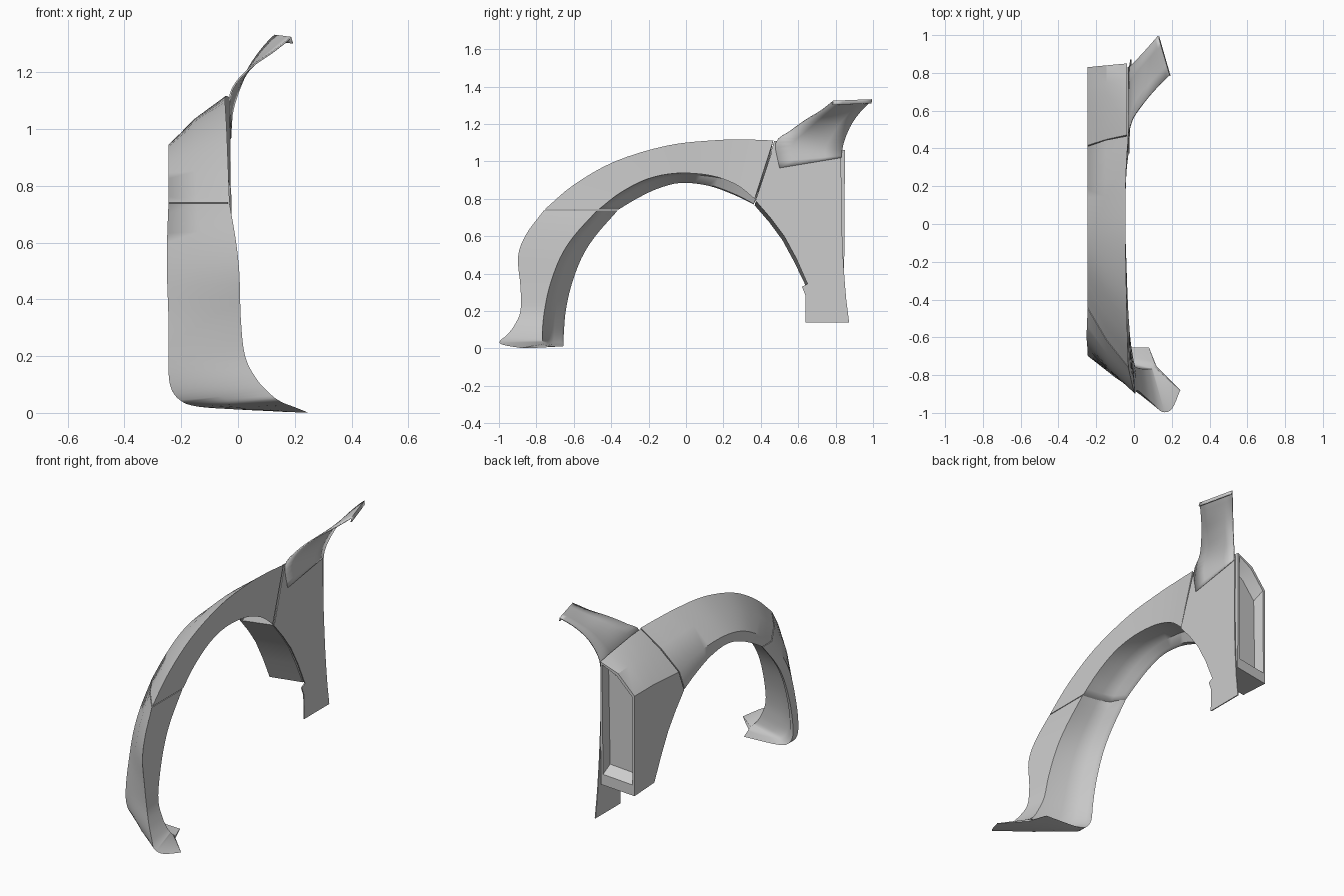
import bpy, bmesh
from mathutils import Vector as V


def finish(name, bm, angle=0.6):
    bmesh.ops.recalc_face_normals(bm, faces=bm.faces)
    for v in bm.verts:
        v.co.z = max(v.co.z, 0)
    me = bpy.data.meshes.new(name)
    bm.to_mesh(me)
    bm.free()
    ob = bpy.data.objects.new(name, me)
    bpy.context.collection.objects.link(ob)
    bpy.ops.object.select_all(action='DESELECT')
    ob.select_set(True)
    bpy.context.view_layer.objects.active = ob
    bpy.ops.object.shade_smooth_by_angle(angle=angle)
    return ob


def spline(pts, n):
    """Catmull-Rom resampling of a list of points."""
    pts = [V(p) for p in pts]
    if n == 1:
        return pts
    out = []
    for i in range(len(pts) - 1):
        b, c = pts[i], pts[i + 1]
        a = pts[i - 1] if i else 2 * b - c
        d = pts[i + 2] if i + 2 < len(pts) else 2 * c - b
        for k in range(n):
            t = k / n
            out.append(0.5 * (2 * b + (c - a) * t + (2 * a - 5 * b + 4 * c - d) * t * t
                              + (3 * b - a - 3 * c + d) * t ** 3))
    return out + [pts[-1]]


def grid(bm, rows, closed=False):
    vs = [[bm.verts.new(p) for p in r] for r in rows]
    m = len(vs[0])
    for r, s in zip(vs, vs[1:]):
        for j in range(m if closed else m - 1):
            k = (j + 1) % m
            bm.faces.new((r[j], r[k], s[k], s[j]))
    return vs


def flare(keys, n, lip=True):
    """Loft a closed flare section. Each key: body edge, crease, arch edge, inner arch edge."""
    rails = [spline([k[i * 3:i * 3 + 3] for k in keys], n) for i in range(4)]
    rows = []
    for a, b, c, d in zip(*rails):
        mid = (a + b) / 2
        mid += (mid - d) * (0.08 if lip else 0.05)
        row = [a, mid, b, c]
        if lip:   # folded lip, then a concave liner
            row += [c.lerp(d, 0.1), c.lerp(d, 0.24) + (b - c) * 0.5,
                    c.lerp(d, 0.55) + (b - c) * 0.42]
        rows.append(row + [d])
    bm = bmesh.new()
    vs = grid(bm, rows, True)
    bm.faces.new(vs[0])
    cap = bm.faces.new(vs[-1])
    bmesh.ops.recalc_face_normals(bm, faces=bm.faces)
    return bm, cap


X = -0.245
# front lower section, wall curling under into the foot
front = [
    (-.03, -.76, .738, X, -.45, .738, X, -.365, .738, -.03, -.475, .738),
    (-.008, -.855, .61, -.25, -.555, .6, X, -.485, .6, -.02, -.60, .6),
    (.005, -.898, .49, -.25, -.62, .48, X, -.56, .48, -.01, -.675, .48),
    (.01, -.885, .33, X, -.67, .33, X, -.615, .33, 0, -.73, .33),
    (.025, -.885, .2, X, -.695, .2, X, -.643, .2, .01, -.757, .2),
    (.065, -.92, .12, -.24, -.70, .1, -.24, -.652, .1, .045, -.767, .11),
    (.11, -.96, .07, -.205, -.705, .045, -.205, -.655, .045, .075, -.768, .06),
    (.15, -.995, .04, -.14, -.71, .022, -.14, -.655, .024, .095, -.767, .04),
    (.20, -.98, .02, 0, -.72, .012, 0, -.655, .015, .105, -.764, .03),
    (.245, -.88, .002, .12, -.755, .006, .08, -.655, .012, .11, -.76, .025)]
bm, _ = flare(front, 4)
finish('front_lower_flare', bm, 0.75)

# arch section over the wheel
arch = [
    (-.03, -.757, .742, X, -.443, .742, X, -.362, .742, -.03, -.468, .742),
    (-.035, -.6, .875, X, -.33, .825, X, -.265, .80, -.035, -.355, .83),
    (-.04, -.38, 1.0, X, -.19, .90, X, -.155, .853, -.04, -.21, .905),
    (-.045, -.1, 1.085, X, -.04, .938, X, -.03, .885, -.045, -.05, .937),
    (-.045, .15, 1.113, X, .14, .943, X, .12, .87, -.045, .13, .925),
    (-.04, .32, 1.117, X, .3, .92, X, .26, .82, -.04, .27, .875),
    (-.03, .467, 1.112, X, .411, .89, X, .362, .77, -.03, .367, .80)]
bm, _ = flare(arch, 4)
finish('arch_flare', bm, 0.75)

# rear section with the vent recess in its back face
R = -.036
rear = [
    (R, .472, 1.11, X, .417, .89, X, .367, .765, R, .374, .79),
    (R, .56, 1.105, X, .50, .895, X, .445, .675, R, .45, .70),
    (R, .63, 1.095, X, .58, .90, X, .515, .58, R, .525, .60),
    (R, .70, 1.085, X, .65, .905, X, .58, .46, R, .59, .48),
    (R, .77, 1.075, X, .72, .905, X, .645, .325, R, .655, .345),
    (R, .85, 1.06, X, .83, .905, X, .83, .315, R, .845, .335)]
bm, cap = flare(rear, 1, lip=False)
bmesh.ops.inset_region(bm, faces=[cap], thickness=.018)
for v in cap.verts:          # taller sill at the foot of the vent
    if v.co.z < .5:
        v.co.z += .05
deep = bmesh.ops.inset_region(bm, faces=[cap], thickness=.012, depth=-.06)
for v in cap.verts:          # sloped vent roof and sill
    v.co.z += .03 if v.co.z < .5 else -.04
finish('rear_vent_flare', bm, 0.4)

# body side plate behind the rear section
left = [(.475, 1.10), (.372, .79), (.45, .70), (.525, .60), (.59, .48), (.65, .345),
        (.62, .33), (.64, .28), (.64, .14)]
right = [(.83, 1.05), (.83, .92), (.831, .80), (.832, .70), (.836, .58), (.842, .45),
         (.85, .34), (.857, .26), (.872, .14)]
bm = bmesh.new()
grid(bm, [[(-.031 + .015 * (1.05 - z), y, z) for y, z in pair] for pair in zip(left, right)])
ob = finish('side_plate', bm)
mod = ob.modifiers.new('thickness', 'SOLIDIFY')
mod.thickness, mod.offset = .006, 0
bpy.ops.object.shade_flat()

# shoulder arm sweeping up and inboard, with a small folded end
lo = spline([(-.027, .50, .965), (-.03, .48, 1.10), (-.005, .56, 1.165), (.055, .645, 1.225),
             (.12, .72, 1.27), (.187, .787, 1.322)], 4)
hi = spline([(-.024, .83, 1.02), (-.02, .835, 1.06), (-.003, .85, 1.12), (.03, .885, 1.20),
             (.075, .935, 1.27), (.127, .995, 1.33)], 4)
rows = [[a.lerp(b, t) for t in (0, .25, .5, .75, 1)] for a, b in zip(lo, hi)]
rows.append([p + V((.004, -.004, -.02)) for p in rows[-1]])
bm = bmesh.new()
grid(bm, rows)
ob = finish('shoulder_arm', bm)
mod = ob.modifiers.new('thickness', 'SOLIDIFY')
mod.thickness, mod.offset = .006, 0
